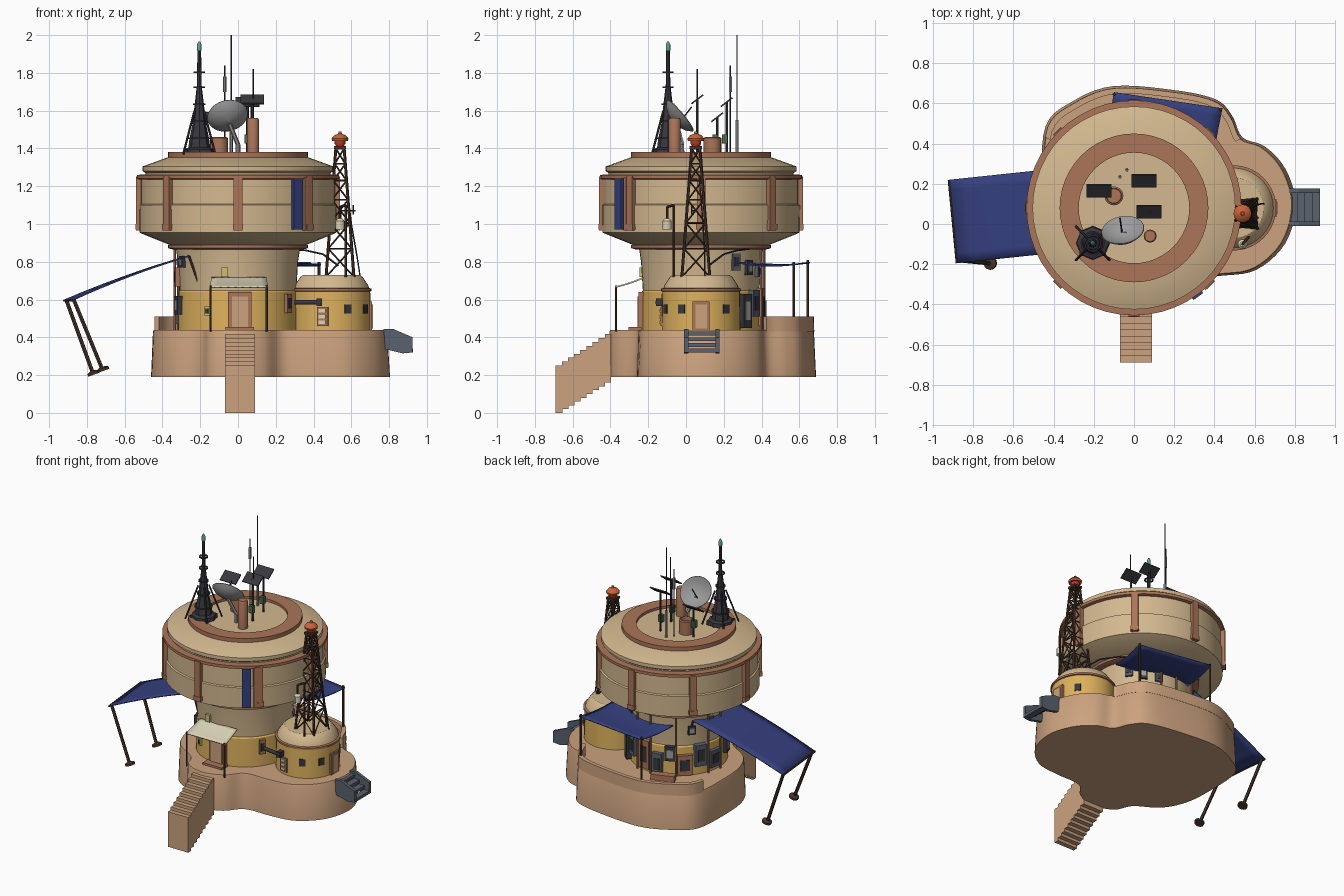
import bpy, bmesh, math
from math import sin, cos, pi, radians
from mathutils import Vector, Matrix

if "Cube" in bpy.data.objects:
    bpy.data.objects.remove(bpy.data.objects["Cube"])

MATS = {}
def mat(h):
    if h not in MATS:
        m = bpy.data.materials.new("paint_" + h)
        m.diffuse_color = [(int(h[i:i+2], 16) / 255) ** 2.2 for i in (0, 2, 4)] + [1]
        m.use_nodes = True
        m.node_tree.nodes["Principled BSDF"].inputs["Base Color"].default_value = m.diffuse_color
        MATS[h] = m
    return MATS[h]
BEIGE, SAND, CLAY, YELLOW, DARK = 'D2B78E', 'CBA17E', 'A97459', 'DDB05E', '3A3A40'
BLUE, STEEL, IRON, CREAM, GREY, RED = '38427E', '5A626E', '4A382E', 'D8D2B4', '9A9A9A', 'C8633C'

def make(name, verts, faces, color, smooth=0, loc=(0, 0, 0), rot=None):
    me = bpy.data.meshes.new(name)
    me.from_pydata([tuple(v) for v in verts], [], faces)
    bm = bmesh.new(); bm.from_mesh(me)
    bmesh.ops.recalc_face_normals(bm, faces=bm.faces)
    bm.to_mesh(me); bm.free()
    if smooth:
        me.shade_smooth(); me.set_sharp_from_angle(angle=radians(smooth))
    me.materials.append(mat(color))
    ob = bpy.data.objects.new(name, me)
    bpy.context.collection.objects.link(ob)
    ob.location = loc
    if rot: ob.rotation_euler = rot
    return ob

def lathe(name, prof, center, color, seg=48, smooth=30, rot=None, closed=False):
    v = [(r * cos(2*pi*j/seg), r * sin(2*pi*j/seg), z) for r, z in prof for j in range(seg)]
    n = len(prof)
    f = [(i % n*seg + j, i % n*seg + (j+1) % seg, (i+1) % n*seg + (j+1) % seg, (i+1) % n*seg + j)
         for i in range(n if closed else n-1) for j in range(seg)]
    if not closed: f += [tuple(range(seg))[::-1], tuple(range((n-1)*seg, n*seg))]
    return make(name, v, f, color, smooth, center, rot)

BOX = [(0, 1, 3, 2), (4, 6, 7, 5), (0, 4, 5, 1), (2, 3, 7, 6), (0, 2, 6, 4), (1, 5, 7, 3)]
def box(name, loc, size, color, rot=None):
    v = [(x*size[0]/2, y*size[1]/2, z*size[2]/2) for x in (-1, 1) for y in (-1, 1) for z in (-1, 1)]
    return make(name, v, BOX, color, 0, loc, rot)

def radial(name, c, r, deg, z, w, d, h, color):
    a = radians(deg)
    return box(name, (c[0] + r*cos(a), c[1] + r*sin(a), z), (d, w, h), color, (0, 0, a))

def rods(name, segs, r, color, n=6):
    v, f = [], []
    for a, b in segs:
        a, b = Vector(a), Vector(b)
        q = (b - a).to_track_quat('Z', 'Y'); o = len(v)
        for p in (a, b):
            v += [p + q @ Vector((r*cos(2*pi*k/n), r*sin(2*pi*k/n), 0)) for k in range(n)]
        f += [(o+k, o+(k+1) % n, o+n+(k+1) % n, o+n+k) for k in range(n)]
        f += [tuple(range(o, o+n))[::-1], tuple(range(o+n, o+2*n))]
    return make(name, v, f, color, 50)

def path(name, pts, r, color): return rods(name, list(zip(pts, pts[1:])), r, color)

def prism(name, pts, axis, lo, hi, color):
    n = len(pts)
    v = [(t, a, b) if axis == 'x' else (a, t, b) for t in (lo, hi) for a, b in pts]
    f = [(k, (k+1) % n, n+(k+1) % n, n+k) for k in range(n)]
    return make(name, v, f + [tuple(range(n))[::-1], tuple(range(n, 2*n))], color)

def cloth(name, c, bulge, color, n=8):
    c = [Vector(p) for p in c]; v = []
    for i in range(n+1):
        for j in range(n+1):
            s, t = i/n, j/n
            p = c[0].lerp(c[1], s).lerp(c[3].lerp(c[2], s), t)
            p.z += bulge * 4 * t * (1-t)
            v.append(p)
    f = [(i*(n+1)+j, (i+1)*(n+1)+j, (i+1)*(n+1)+j+1, i*(n+1)+j+1) for i in range(n) for j in range(n)]
    ob = make(name, v, f, color, 40)
    m = ob.modifiers.new("thickness", 'SOLIDIFY'); m.thickness = 0.008
    return ob

# lobed platform with a parapet round the back
ctrl = [(-.45, .2), (-.43, 0), (-.35, -.15), (-.2, -.25), (-.14, -.36), (0, -.405), (.14, -.36), (.24, -.26),
        (.43, -.25), (.6, -.22), (.74, -.09), (.79, .1), (.74, .27), (.64, .38), (.53, .425), (.48, .53),
        (.4, .61), (.2, .655), (-.1, .675), (-.3, .6), (-.43, .48)]
ctrl = [Vector(p) for p in ctrl]
N = len(ctrl); out = []
for i in range(N):
    a, b, c, d = (ctrl[(i+k) % N] for k in (-1, 0, 1, 2))
    for t in (0, .2, .4, .6, .8):
        out.append(b + t*.5*(c-a) + t*t*(a - 2.5*b + 2*c - .5*d) + t**3*.5*(3*b - a - 3*c + d))
M = len(out); mid = Vector((0.05, .12))
rings = [(1.02, .19), (1.0, .43), (.992, .44)]
v = [(*(mid + (p - mid)*s), z) for s, z in rings for p in out]
f = [(i*M+k, i*M+(k+1) % M, (i+1)*M+(k+1) % M, (i+1)*M+k) for i in range(2) for k in range(M)]
make("platform", v, f + [tuple(range(M))[::-1], tuple(range(2*M, 3*M))], SAND, 40)
wall = [p for p in out[14*5:] if p.y > .4]
v = [(*(mid + (p - mid)*s), z) for p in wall for s, z in ((1.003, .43), (1, .51), (.95, .51), (.95, .43))]
f = [(4*i+k, 4*i+(k+1) % 4, 4*i+4+(k+1) % 4, 4*i+4+k) for i in range(len(wall)-1) for k in range(4)]
make("parapet", v, f + [(0, 1, 2, 3), tuple(4*len(wall)-4+k for k in range(4))], SAND, 40)

# front stairs
st = [(-.69, 0)]
for i in range(9): st += [(-.69+.0325*i, .25+.021*i), (-.6575+.0325*i, .25+.021*i)]
for i in reversed(range(8)): st += [(-.6228+.0322*i, .02+.02*i), (-.655+.0322*i, .02+.02*i)]
prism("front_stairs", st + [(-.655, 0)], 'x', -.07, .09, SAND)
# side steps in dark metal
cheek = [(.77, .445), (.82, .445), (.925, .4), (.925, .32), (.87, .315), (.77, .34)]
for y in (-.01, .155): prism("side_step_cheek", cheek, 'y', y, y+.022, STEEL)
for i in range(4): box("side_step_tread", (.79+.038*i, .084, .42-.03*i), (.045, .15, .02), STEEL)

# main round tower, lathe profiles
C = (0, .08)
C0 = (*C, 0)
lathe("lower_wall", [(.318, .43), (.315, .64), (.308, .65)], C0, YELLOW)
lathe("neck_wall", [(.308, .64), (.318, .8), (.33, .88)], C0, BEIGE)
lathe("neck_ring", [(.345, .865), (.37, .872), (.37, .888), (.345, .89)], C0, CLAY)
lathe("drum", [(.35, .885), (.5, .945), (.522, .955), (.524, 1.1), (.514, 1.105), (.514, 1.24)], C0, BEIGE)
lathe("drum_rim", [(.52, 1.235), (.535, 1.24), (.535, 1.26), (.5, 1.262)], C0, CLAY)
lathe("roof", [(.49, 1.25), (.49, 1.27), (.505, 1.28), (.505, 1.305), (.49, 1.31), (.375, 1.352)], C0, BEIGE)
lathe("roof_ring", [(.37, 1.34), (.37, 1.38), (.275, 1.38), (.275, 1.34)], C0, CLAY, closed=True)
lathe("roof_deck", [(.28, 1.34), (.28, 1.362)], C0, BEIGE)
for k in range(8): radial("drum_rib", C, .522, 45*k, 1.108, .045, .035, .285, CLAY)
for k in range(8): radial("drum_rib_foot", C, .523, 45*k, .985, .055, .04, .03, CLAY)
radial("blue_banner", C, .535, -54, 1.105, .06, .02, .27, BLUE)
radial("banner_frame", C, .525, -48, 1.105, .02, .035, .28, CLAY)

# front door, window and cream awning
box("door_frame", (.01, -.237, .54), (.125, .03, .2), CLAY)
box("door", (.01, -.248, .53), (.085, .02, .17), SAND)
box("door_step", (.01, -.27, .447), (.15, .07, .015), CLAY)
box("front_window", (-.07, -.235, .745), (.035, .02, .05), 'C8C070')
cloth("front_awning", [(-.15, -.375, .67), (.16, -.375, .67), (.15, -.225, .72), (-.14, -.225, .72)], -.004, CREAM)
rods("front_awning_post", [((x, -.37, .43), (x, -.37, .675)) for x in (-.145, .152)], .006, IRON)

# blue awnings with poles
cloth("left_awning", [(-.92, .22, .6), (-.88, -.195, .6), (-.26, -.13, .835), (-.26, .29, .835)], .012, BLUE)
rods("left_awning_pole", [((-.91, .2, .6), (-.77, .18, .215)), ((-.87, -.18, .6), (-.72, -.195, .235))], .011, IRON)
rods("left_awning_bar", [((-.92, .22, .595), (-.88, -.195, .595)), ((-.26, -.13, .83), (-.21, -.14, .69)),
                         ((-.26, .29, .83), (-.21, .28, .69))], .007, IRON)
for x, y, z in ((-.765, .18, .21), (-.715, -.195, .23)):
    lathe("pole_foot", [(.033, -.008), (.033, .006), (.015, .014)], (x, y, z), IRON, 12, rot=(0, -.35, 0))
cloth("back_awning", [(-.1, .655, .8), (.44, .575, .79), (.38, .27, .8), (-.15, .36, .8)], -.012, BLUE)
rods("back_awning_pole", [((-.1, .645, .43), (-.1, .645, .81)), ((.43, .57, .43), (.43, .57, .8))], .008, IRON)

# small domed annex
D = (.495, .08)
D0 = (*D, 0)
lathe("annex_wall", [(.208, .43), (.205, .645)], D0, YELLOW, 40)
lathe("annex_lip", [(.2, .64), (.212, .645), (.212, .658), (.195, .662)], D0, CLAY, 40)
lathe("annex_roof", [(.2, .655), (.195, .675), (.165, .72), (.15, .73)], D0, BEIGE, 40)
radial("annex_door_frame", D, .2, 0, .515, .09, .03, .15, CLAY)
radial("annex_door", D, .21, 0, .51, .06, .02, .125, SAND)
for a in (-65, 40, -30): radial("annex_window", D, .203, a, .55, .04, .015, .05, DARK)
radial("annex_panel", D, .205, -103, .51, .06, .02, .1, CLAY)
for i in range(3): radial("panel_screen", D, .212, -103, .48+.03*i, .04, .02, .018, CREAM)
rods("annex_pipe", [((.3, -.13, .585), (.44, -.15, .585))], .013, DARK, 10)
box("pipe_box", (.43, -.14, .585), (.03, .04, .04), DARK)

# lattice mast on the annex
T = (.54, .052)
def corner(k, t):
    w = .074 + (.022 - .074)*t
    sx, sy = ((-1, -1), (1, -1), (1, 1), (-1, 1))[k % 4]
    return (T[0]+sx*w, T[1]+sy*w, .72+.68*t)
lev = [0, .22, .42, .6, .75, .88, 1]
rods("mast_leg", [(corner(k, 0), corner(k, 1)) for k in range(4)], .008, IRON)
br = []
for a, b in zip(lev, lev[1:]):
    for k in range(4):
        br += [(corner(k, a), corner(k+1, b)), (corner(k+1, a), corner(k, b)), (corner(k, b), corner(k+1, b))]
rods("mast_brace", br, .0045, IRON, 4)
box("mast_platform", (*T, 1.405), (.065, .065, .015), IRON)
lathe("mast_lamp", [(.02, 1.41), (.028, 1.425), (.028, 1.44)], (*T, 0), 'D03828', 16)
lathe("mast_cap", [(.042, 1.44), (.045, 1.452), (.03, 1.47), (.01, 1.478), (.008, 1.49)], (*T, 0), RED, 16)
path("lamp_post", [(.57, -.065, .72), (.57, -.065, 1.1), (.54, -.1, 1.09), (.54, -.1, 1.02)], .007, IRON)
lathe("hanging_lamp", [(.012, 1.03), (.024, 1.015), (.024, .97)], (.54, -.1, 0), CREAM, 12)
rods("mast_arm", [((.55, .05, 1.07), (.62, .03, 1.07)), ((.61, .03, 1.05), (.61, .03, 1.1))], .005, IRON)
path("mast_cable", [(.57, .07, 1.25), (.6, .09, 1.0), (.63, .1, .83), (.65, .1, .7)], .004, DARK)
path("neck_cable", [(.53, .12, .78), (.45, .2, .84), (.36, .27, .86), (.2, .35, .87)], .005, DARK)

# wall equipment round the sides and back of the tower: angle, z, w, d, h, colour
gear = [(170, .53, .09, .05, .12, STEEL), (195, .57, .06, .05, .1, DARK), (185, .72, .05, .04, .1, CLAY),
        (205, .8, .04, .04, .06, DARK), (150, .58, .08, .06, .15, STEEL), (132, .52, .1, .05, .14, CLAY),
        (115, .6, .07, .05, .1, DARK), (100, .52, .07, .06, .15, STEEL), (82, .56, .09, .04, .2, CLAY),
        (60, .58, .07, .05, .14, STEEL), (45, .54, .06, .07, .18, DARK), (70, .75, .05, .03, .06, STEEL),
        (52, .77, .05, .03, .08, DARK), (35, .8, .05, .03, .09, STEEL), (140, .76, .05, .03, .06, DARK),
        (240, .54, .03, .03, .05, 'C8C070'), (-35, .58, .04, .04, .1, CLAY), (165, .8, .04, .03, .06, STEEL)]
for a, z, w, d, h, col in gear:
    radial("wall_box", C, .315, a, z, w, d, h, col)
    radial("wall_box_face", C, .318, a, z, w*.6, d, h*.55, GREY if col == DARK else DARK)
for a in (160, 178, 122, 92, 72):
    x, y = C[0]+.335*cos(radians(a)), C[1]+.335*sin(radians(a))
    rods("wall_pipe", [((x, y, .44), (x, y, .87))], .007, CLAY)
radial("bench", C, .39, 110, .46, .16, .05, .04, CLAY)

# roof: spire
S = (-.205, -.095, 0)
box("spire_base", (S[0], S[1], 1.378), (.13, .13, .03), DARK)
lathe("spire", [(.085, 1.37), (.08, 1.395), (.058, 1.405), (.052, 1.45), (.036, 1.53), (.026, 1.62), (.012, 1.74),
                (.01, 1.92)], S, DARK, 8, 20)
rods("spire_strut", [((S[0]+.085*a, S[1]+.085*b, 1.37), (S[0]+.025*a, S[1]+.025*b, 1.6)) for a in (-1, 1) for b in (-1, 1)], .006, DARK)
for z, r in ((1.45, .06), (1.54, .044), (1.63, .034), (1.72, .03), (1.8, .03)):
    lathe("spire_ring", [(r, z), (r, z+.008), (r-.008, z+.008), (r-.008, z)], S, DARK, 16, closed=True)
    rods("spire_spoke", [((S[0]-r, S[1], z+.004), (S[0]+r, S[1], z+.004)), ((S[0], S[1]-r, z+.004), (S[0], S[1]+r, z+.004))], .003, DARK, 4)
lathe("spire_tip", [(.006, 1.91), (.012, 1.92), (.012, 1.95), (.004, 1.967)], S, '5FA08C', 12)
# roof: dish facing up and back
q = Vector((-.15, .75, .63)).to_track_quat('Z', 'Y').to_euler()
lathe("dish", [(.004, -.045), (.05, -.036), (.085, -.018), (.108, .004), (.106, .008), (.08, -.01), (.045, -.028), (.004, -.036)],
      (-.055, -.035, 1.57), GREY, 32, 60, q)
path("dish_mount", [(.0, -.02, 1.36), (-.0, -.02, 1.42), (-.045, -.05, 1.53)], .012, GREY)
rods("dish_feed", [((-.06, -.04, 1.53), (-.07, .03, 1.62))], .004, DARK)
# roof: chimneys, whip antennas and tilted solar panels
lathe("tall_chimney", [(.032, 1.35), (.032, 1.55), (.027, 1.56)], (.08, -.06, 0), CLAY, 20)
lathe("short_chimney", [(.047, 1.35), (.047, 1.455), (.038, 1.46), (.036, 1.43)], (-.1, .14, 0), CLAY, 20)
rods("whip_antenna", [((-.035, .27, 1.36), (-.035, .27, 2.0)), ((.08, .06, 1.36), (.08, .06, 1.82)),
                      ((-.07, .235, 1.36), (-.07, .235, 1.84))], .004, DARK)
rods("antenna_sleeve", [((-.07, .235, 1.7), (-.07, .235, 1.78)), ((-.035, .27, 1.36), (-.035, .27, 1.55))], .009, GREY)
for x, y, z in ((.075, .06, 1.66), (.05, .215, 1.645), (-.175, .165, 1.565)):
    rods("panel_post", [((x, y, 1.36), (x, y, z))], .008, DARK)
    box("solar_panel", (x, y, z), (.125, .078, .008), DARK, (.65, 0, 0))
    box("panel_control", (x, y-.01, 1.45), (.03, .03, .05), '4F6A4C')
